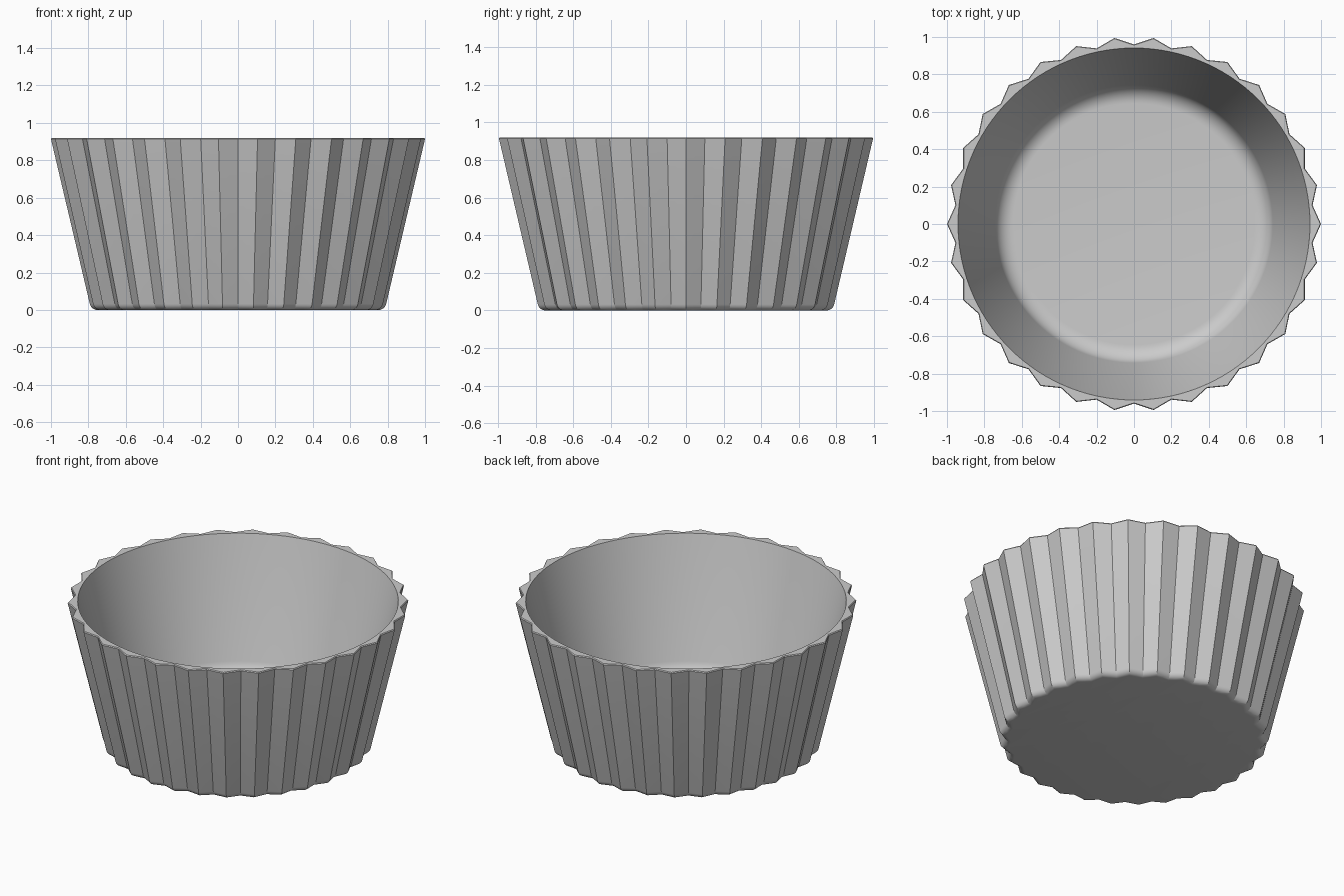
import bpy, bmesh, math
from mathutils import Vector

if "Cube" in bpy.data.objects:
    bpy.data.objects.remove(bpy.data.objects["Cube"])

FLUTES, HEIGHT = 30, 0.92
PEAK, VALLEY, BORE = 1.0, 0.96, 0.941
OUT_SLOPE, IN_SLOPE = 0.234, 0.27
COLS = FLUTES * 4


def polar(r, a):
    return Vector((r * math.cos(a), r * math.sin(a)))


def corner_arc(top, slope, z0, rad, steps):
    """Rounded corner from the flat at z0 up to the tapered wall."""
    tilt = math.atan(slope)
    zc = z0 + rad
    ze = zc - rad * math.sin(tilt)
    rc = top - slope * (HEIGHT - ze) - rad * math.cos(tilt)
    angles = [-math.pi / 2 + (math.pi / 2 - tilt) * i / steps for i in range(steps + 1)]
    return [(rc + rad * math.cos(a), zc + rad * math.sin(a)) for a in angles]


# Unit cross-sections: zigzag fluted outside, round inside
corners = [polar(VALLEY if i % 2 else PEAK, math.pi * i / FLUTES) for i in range(FLUTES * 2)]
fluted = []
for c, following in zip(corners, corners[1:] + corners[:1]):
    fluted += [c, (c + following) / 2]
round_section = [polar(1, 2 * math.pi * i / COLS) for i in range(COLS)]

# Wall profiles (scale, z), the outer one with a slightly eased rim
outer = corner_arc(PEAK, OUT_SLOPE, 0.0, 0.042, 6) + [(PEAK, HEIGHT - 0.006), (PEAK - 0.004, HEIGHT)]
inner = corner_arc(BORE, IN_SLOPE, 0.11, 0.10, 8) + [(BORE, HEIGHT)]

# Rings run from underside, up the outside, over the rim and down the inside
bm = bmesh.new()
rings = []
for section, profile in ((fluted, outer), (round_section, inner[::-1])):
    for s, z in profile:
        rings.append([bm.verts.new((p.x * s, p.y * s, z)) for p in section])
for low, high in zip(rings, rings[1:]):
    for i in range(COLS):
        j = (i + 1) % COLS
        bm.faces.new((low[i], low[j], high[j], high[i]))
bm.faces.new(rings[0][::-1])
bm.faces.new(rings[-1])
bmesh.ops.recalc_face_normals(bm, faces=bm.faces)

mesh = bpy.data.meshes.new("fluted_cup")
bm.to_mesh(mesh)
bm.free()
cup = bpy.data.objects.new("fluted_cup", mesh)
bpy.context.collection.objects.link(cup)

# Smooth bore and rounded corners, crisp flutes and rim
bpy.context.view_layer.objects.active = cup
cup.select_set(True)
bpy.ops.object.shade_smooth_by_angle(angle=math.radians(20))
